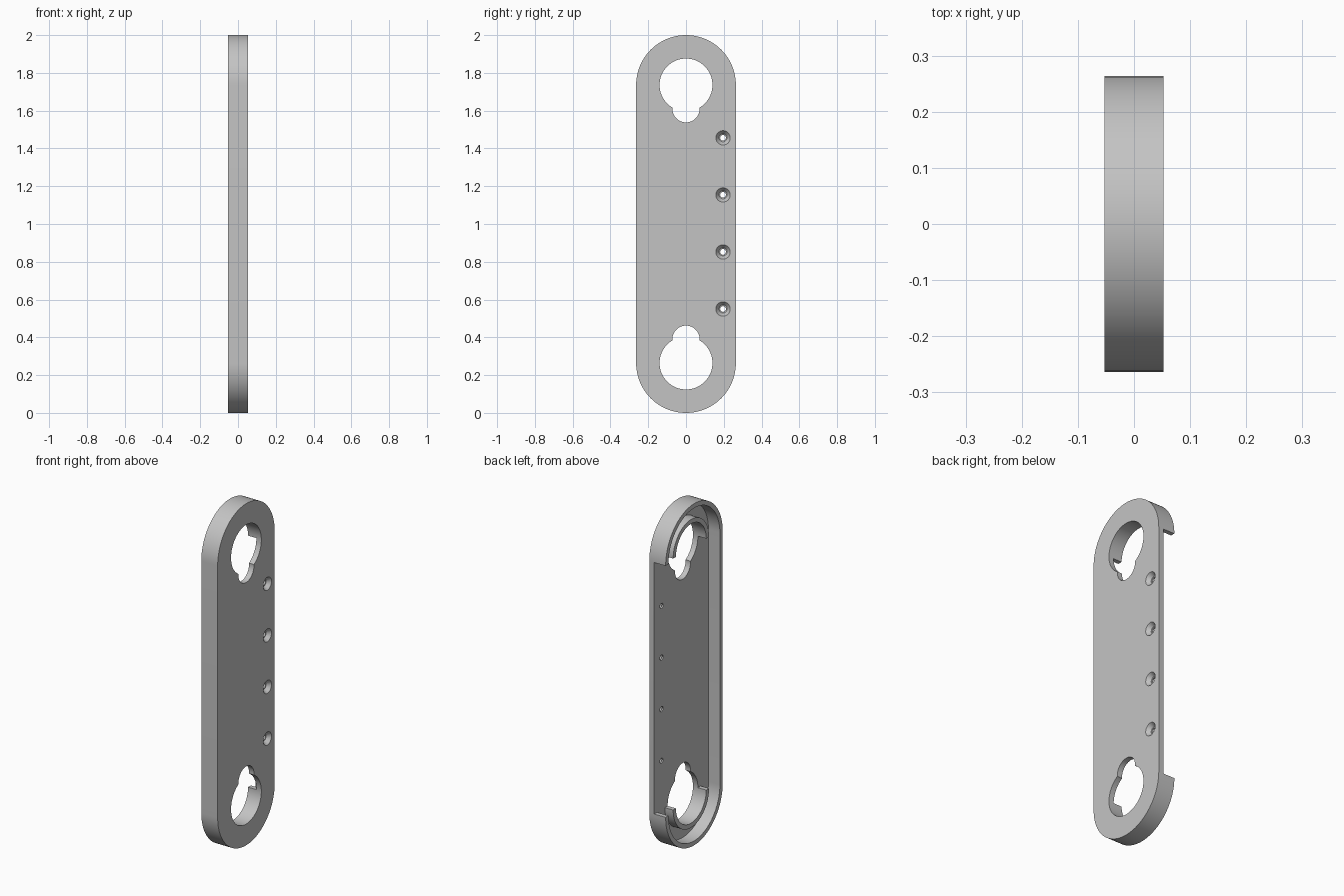
import bpy, bmesh
from math import cos, sin, pi, radians

if "Cube" in bpy.data.objects:
    bpy.data.objects.remove(bpy.data.objects["Cube"], do_unlink=True)

HALF, R = 0.053, 0.264            # half depth and end radius
LOW, HIGH = R, 2 - R              # centres of the rounded ends
FLOOR = 0.021                     # inner face of the plate
WALL = 0.026
HOLE, COLLAR, KEY = 0.14, 0.166, 0.072

grey = bpy.data.materials.new("plain grey")
grey.use_nodes = True
grey.diffuse_color = (0.55, 0.55, 0.55, 1)
grey.node_tree.nodes["Principled BSDF"].inputs["Base Color"].default_value = (0.55, 0.55, 0.55, 1)


def arc(cz, r, a0, a1, n=48, cy=0):
    return [(cy + r * cos(a0 + (a1 - a0) * i / n), cz + r * sin(a0 + (a1 - a0) * i / n))
            for i in range(n + 1)]


def stadium(r):
    return arc(HIGH, r, 0, pi) + arc(LOW, r, pi, 2 * pi)


def circle(cz, r, cy=0):
    return arc(cz, r, 0, 2 * pi, 64, cy)[:-1]


def loft(name, sections):
    """Solid through matching (x, outline) sections, capped at both ends."""
    bm = bmesh.new()
    rings = [[bm.verts.new((x, y, z)) for y, z in pts] for x, pts in sections]
    n = len(rings[0])
    for a, b in zip(rings, rings[1:]):
        for i in range(n):
            bm.faces.new((a[i], a[(i + 1) % n], b[(i + 1) % n], b[i]))
    bm.faces.new(rings[0])
    bm.faces.new(rings[-1])
    bmesh.ops.recalc_face_normals(bm, faces=bm.faces)
    mesh = bpy.data.meshes.new(name)
    bm.to_mesh(mesh)
    bm.free()
    mesh.materials.append(grey)
    obj = bpy.data.objects.new(name, mesh)
    bpy.context.collection.objects.link(obj)
    return obj


def prism(name, pts, x0, x1):
    return loft(name, [(x0, pts), (x1, pts)])


def combine(body, tool, operation):
    mod = body.modifiers.new(tool.name, 'BOOLEAN')
    mod.object, mod.operation, mod.solver = tool, operation, 'EXACT'
    bpy.context.view_layer.objects.active = body
    bpy.ops.object.modifier_apply(modifier=mod.name)
    bpy.data.objects.remove(tool, do_unlink=True)


# Rounded plate with a hollowed tray on the -x side
body = prism("link_plate", stadium(R), -HALF, HALF)
combine(body, prism("pocket", stadium(R - WALL), -0.2, FLOOR), 'DIFFERENCE')

# Open the rim along one long side
side = [(R - WALL - 0.01, LOW), (0.4, LOW), (0.4, HIGH), (R - WALL - 0.01, HIGH)]
combine(body, prism("side_opening", side, -0.2, FLOOR), 'DIFFERENCE')

# Half collars and keyhole openings at both ends
for cz, d in ((HIGH, 1), (LOW, -1)):
    half_disc = arc(cz, COLLAR, 0, d * pi)
    combine(body, prism("collar", half_disc, -0.033, FLOOR + 0.01), 'UNION')
    combine(body, prism("round_hole", circle(cz, HOLE), -0.2, 0.2), 'DIFFERENCE')
    combine(body, prism("key_slot", circle(cz - d * 0.126, KEY), -0.2, 0.2), 'DIFFERENCE')

# Countersunk screw holes
for i in range(4):
    cz = 0.55 + 0.302 * i
    profile = ((-0.1, 0.015), (0.03, 0.015), (0.03, 0.021), (HALF, 0.038), (0.06, 0.038))
    screw = loft("screw_hole", [(x, circle(cz, r, 0.196)) for x, r in profile])
    combine(body, screw, 'DIFFERENCE')

bpy.ops.object.select_all(action='DESELECT')
body.select_set(True)
bpy.context.view_layer.objects.active = body
bpy.ops.object.shade_smooth_by_angle(angle=radians(30))
